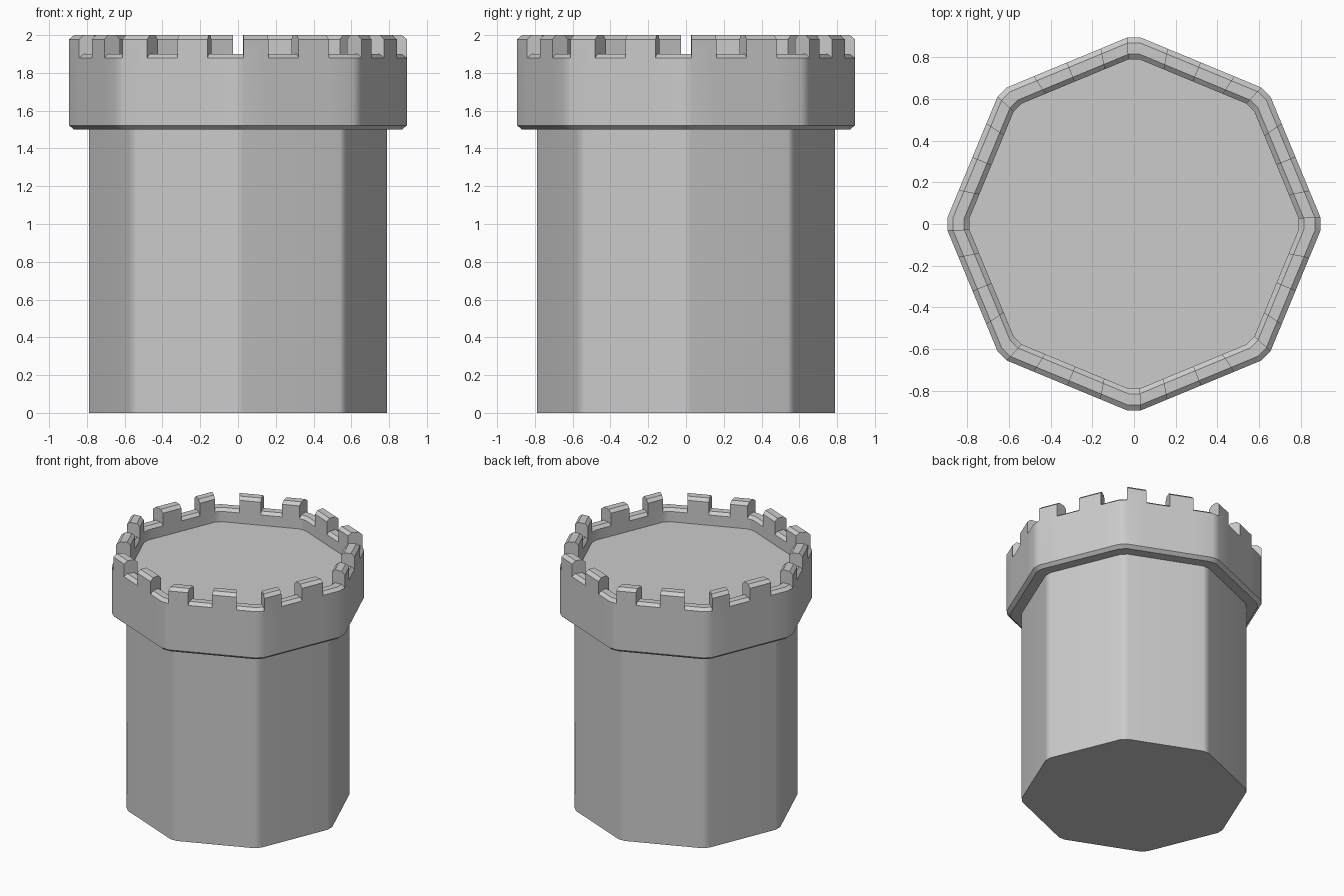
import bpy, bmesh, math
from mathutils import Vector

if "Cube" in bpy.data.objects:
    bpy.data.objects.remove(bpy.data.objects["Cube"])

# Unit octagon outline: narrow bevelled corners, each side cut in four
BEVEL = 0.047
FRACTIONS = [BEVEL, 0.25, 0.5, 0.75, 1 - BEVEL]
RAISED = [True, False, True, False, False]      # which segments carry a merlon

def corner(k):
    a = math.radians(45 * k)
    return Vector((math.cos(a), math.sin(a), 0))

full_ring = [corner(k).lerp(corner(k + 1), f) for k in range(8) for f in FRACTIONS]
plain_ring = [corner(k).lerp(corner(k + 1), f) for k in range(8) for f in (BEVEL, 1 - BEVEL)]

def face(bm, pts):
    bm.faces.new([bm.verts.new(p) for p in pts])

def at(p, rz):
    return Vector((p.x * rz[0], p.y * rz[0], rz[1]))

def finish(bm, name):
    bmesh.ops.remove_doubles(bm, verts=bm.verts, dist=0.0005)
    bmesh.ops.recalc_face_normals(bm, faces=bm.faces)
    mesh = bpy.data.meshes.new(name)
    bm.to_mesh(mesh)
    bm.free()
    obj = bpy.data.objects.new(name, mesh)
    bpy.context.collection.objects.link(obj)
    bpy.ops.object.select_all(action='DESELECT')
    obj.select_set(True)
    bpy.context.view_layer.objects.active = obj
    bpy.ops.object.shade_smooth_by_angle(angle=math.radians(30))
    mod = obj.modifiers.new("flat_panels", 'WEIGHTED_NORMAL')
    mod.keep_sharp = True
    return obj

SHAFT, OUT, OUT_TOP, IN_TOP, IN = 0.80, 0.907, 0.88, 0.825, 0.80
LEDGE, FLOOR = 1.5, 1.80

# Tower shaft
bm = bmesh.new()
for i, p in enumerate(plain_ring):
    q = plain_ring[(i + 1) % len(plain_ring)]
    face(bm, [at(p, (SHAFT, 0)), at(q, (SHAFT, 0)), at(q, (SHAFT, LEDGE)), at(p, (SHAFT, LEDGE))])
face(bm, [at(p, (SHAFT, 0)) for p in reversed(plain_ring)])
face(bm, [at(p, (SHAFT, LEDGE)) for p in plain_ring])
finish(bm, "tower_shaft")

# Battlement: bevelled wall cross-section, tall on merlons and low on gaps
def rim(raised):
    top, bev = (2.0, 0.022) if raised else (1.9, 0.02)
    return [(OUT, top - bev), (OUT_TOP, top), (IN_TOP, top), (IN, top - bev)]

bm = bmesh.new()
n = len(full_ring)
for i, p in enumerate(full_ring):
    q = full_ring[(i + 1) % n]
    raised = RAISED[i % 5]
    low = rim(False)
    profile = [(SHAFT, LEDGE), (OUT_TOP, LEDGE), (OUT, LEDGE + 0.022), low[0]]
    profile += rim(raised) if raised else low[1:]
    profile += [low[3], (IN, FLOOR)] if raised else [(IN, FLOOR)]
    for a, b in zip(profile, profile[1:]):
        face(bm, [at(p, a), at(q, a), at(q, b), at(p, b)])
    # end wall where a merlon meets a gap
    if raised != RAISED[(i - 1) % 5]:
        face(bm, [at(p, c) for c in rim(True) + low[::-1]])
    if raised != RAISED[(i + 1) % 5]:
        face(bm, [at(q, c) for c in rim(True) + low[::-1]])

# Roof floor and hidden underside close the crown
face(bm, [at(p, (IN, FLOOR)) for p in full_ring])
face(bm, [at(p, (SHAFT, LEDGE)) for p in reversed(full_ring)])
# each end wall was added from both neighbours: drop the copies
bmesh.ops.remove_doubles(bm, verts=bm.verts, dist=0.0005)
seen = set()
for f in list(bm.faces):
    key = frozenset(f.verts)
    if key in seen:
        bm.faces.remove(f)
    else:
        seen.add(key)
finish(bm, "battlement")
